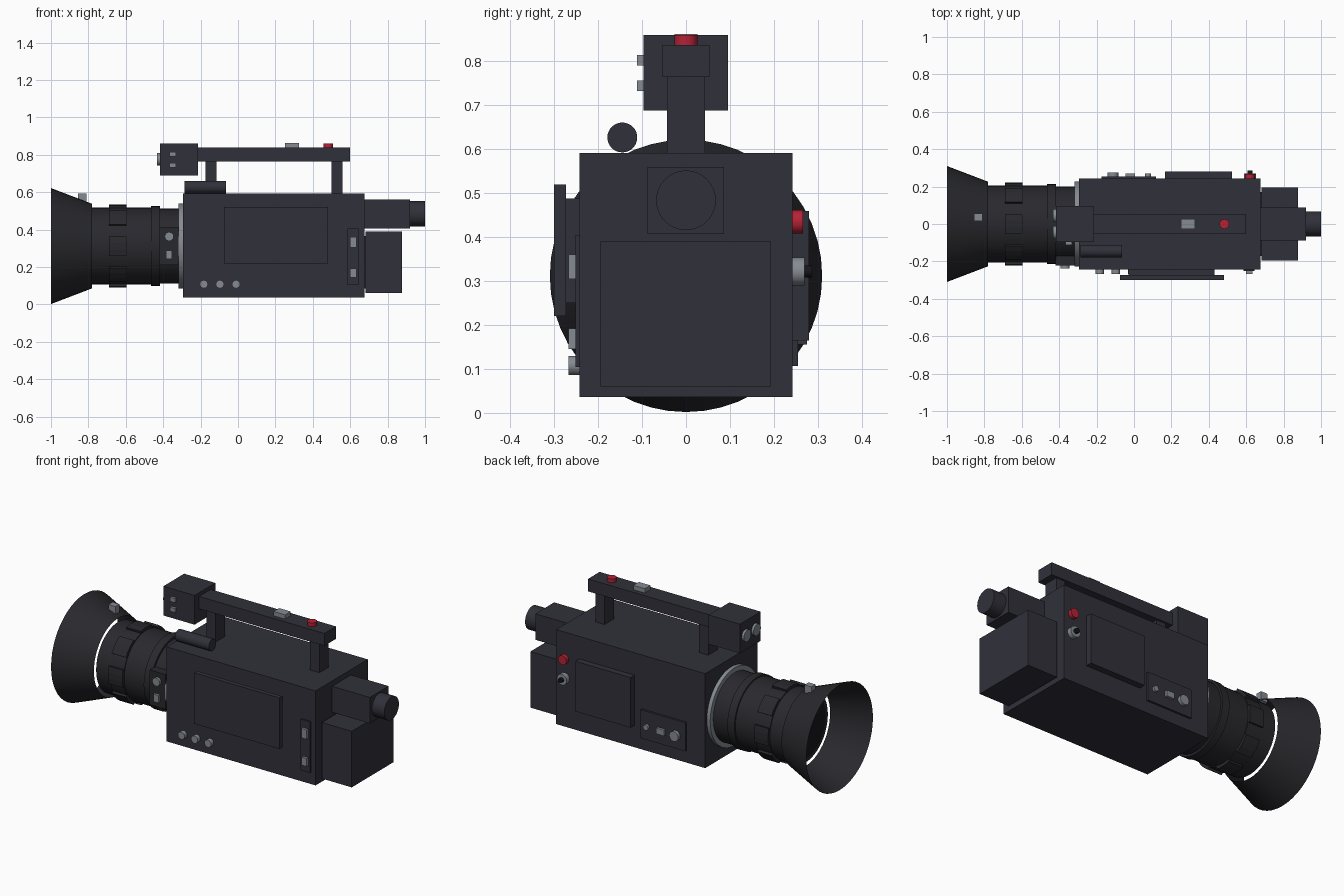
import bpy, bmesh, math
from mathutils import Matrix, Vector

if "Cube" in bpy.data.objects:
    bpy.data.objects.remove(bpy.data.objects["Cube"])


def mat(name, c):
    m = bpy.data.materials.new(name)
    m.diffuse_color = (*c, 1)
    m.use_nodes = True
    m.node_tree.nodes["Principled BSDF"].inputs["Base Color"].default_value = m.diffuse_color
    return m


CHARCOAL = mat("charcoal", (0.030, 0.030, 0.042))
LENS = mat("lens_black", (0.022, 0.022, 0.027))
BLACK = mat("glass_black", (0.008, 0.008, 0.010))
GREY = mat("metal_grey", (0.235, 0.260, 0.290))
RED = mat("signal_red", (0.46, 0.016, 0.036))
AXIS_Z = 0.312  # height of the lens axis


def finish(name, bm, m):
    bmesh.ops.recalc_face_normals(bm, faces=bm.faces)
    me = bpy.data.meshes.new(name)
    bm.to_mesh(me)
    bm.free()
    me.materials.append(m)
    ob = bpy.data.objects.new(name, me)
    bpy.context.collection.objects.link(ob)
    return ob


def smooth(ob):
    bpy.ops.object.select_all(action='DESELECT')
    ob.select_set(True)
    bpy.context.view_layer.objects.active = ob
    bpy.ops.object.shade_smooth_by_angle(angle=math.radians(30))
    return ob


def box(name, x, y, z, m):
    """Box from three (low, high) ranges."""
    bm = bmesh.new()
    size = Matrix.Diagonal((x[1] - x[0], y[1] - y[0], z[1] - z[0], 1))
    mid = Matrix.Translation([(r[0] + r[1]) / 2 for r in (x, y, z)])
    bmesh.ops.create_cube(bm, size=1, matrix=mid @ size)
    return finish(name, bm, m)


def rod(name, a, b, r, m, n=32, r2=None, caps=True):
    """Cylinder or cone from point a to point b."""
    a, b = Vector(a), Vector(b)
    turn = (b - a).to_track_quat('Z', 'Y').to_matrix().to_4x4()
    bm = bmesh.new()
    bmesh.ops.create_cone(bm, cap_ends=caps, segments=n, radius1=r,
                          radius2=r if r2 is None else r2, depth=(b - a).length,
                          matrix=Matrix.Translation((a + b) / 2) @ turn)
    return smooth(finish(name, bm, m))


def barrel(name, x0, x1, r, m, **kw):
    return rod(name, (x0, 0, AXIS_Z), (x1, 0, AXIS_Z), r, m, n=48, **kw)


# Main body, battery and viewfinder
box("body", (-0.295, 0.675), (-0.243, 0.243), (0.036, 0.592), CHARCOAL)
box("battery", (0.682, 0.877), (-0.195, 0.194), (0.06, 0.39), CHARCOAL)
box("battery_mount", (0.67, 0.69), (-0.17, 0.17), (0.085, 0.365), CHARCOAL)
box("viewfinder", (0.67, 0.92), (-0.088, 0.087), (0.407, 0.56), CHARCOAL)
rod("eyepiece", (0.91, 0, 0.484), (1.0, 0, 0.484), 0.068, CHARCOAL)

# Lens: open hood, stepped barrel, grip ring with lugs, mount ring
barrel("lens_hood", -1.0, -0.78, 0.31, LENS, r2=0.226, caps=False)
barrel("lens_barrel", -0.78, -0.45, 0.205, LENS)
barrel("front_glass", -0.784, -0.779, 0.18, BLACK)
barrel("lens_rear", -0.43, -0.30, 0.2, LENS)
barrel("focus_ring", -0.465, -0.418, 0.213, LENS)
barrel("grip_ring", -0.69, -0.597, 0.21, LENS)
barrel("mount_ring", -0.317, -0.29, 0.228, GREY)
for i in range(8):
    bm = bmesh.new()
    ends = []
    for x in (-0.69, -0.597):
        loop = []
        for r, steps in ((0.2, range(4)), (0.223, range(3, -1, -1))):
            for s in steps:
                t = math.radians(i * 45 + (s - 1.5) * 9)
                loop.append(bm.verts.new((x, r * math.sin(t), AXIS_Z + r * math.cos(t))))
        ends.append(loop)
        bm.faces.new(loop)
    for k in range(8):
        j = (k + 1) % 8
        bm.faces.new((ends[0][k], ends[0][j], ends[1][j], ends[1][k]))
    finish("grip_lug", bm, LENS)
box("hood_screw", (-0.855, -0.81), (0.017, 0.055), (0.54, 0.592), GREY)

# Lens control box
box("lens_control", (-0.42, -0.315), (-0.222, -0.12), (0.21, 0.415), LENS)
rod("lens_button", (-0.368, -0.215, 0.363), (-0.368, -0.238, 0.363), 0.024, GREY, n=16)
box("lens_switch", (-0.385, -0.352), (-0.236, -0.215), (0.243, 0.288), GREY)

# Carrying handle with front head
box("handle_bar", (-0.22, 0.60), (-0.054, 0.054), (0.765, 0.838), CHARCOAL)
for x in (-0.175, 0.50):
    box("handle_post", (x, x + 0.06), (-0.043, 0.043), (0.58, 0.775), CHARCOAL)
box("handle_head", (-0.418, -0.215), (-0.097, 0.096), (0.688, 0.86), CHARCOAL)
for y in (-0.045, 0.045):
    rod("head_lamp", (-0.41, y, 0.776), (-0.432, y, 0.776), 0.034, GREY, n=24)
for z in (0.745, 0.803):
    box("head_button", (-0.365, -0.332), (-0.112, -0.09), (z - 0.012, z + 0.012), GREY)
box("zoom_rocker", (0.25, 0.325), (-0.026, 0.026), (0.83, 0.863), GREY)
rod("record_button", (0.483, 0, 0.83), (0.483, 0, 0.86), 0.026, RED)

# Microphone on the roof
rod("microphone", (-0.285, -0.145, 0.627), (-0.065, -0.145, 0.627), 0.034, CHARCOAL)

# Front side: flip screen, knobs, switch strip
box("screen", (-0.075, 0.48), (-0.3, -0.273), (0.22, 0.52), CHARCOAL)
box("screen_mount", (-0.03, 0.43), (-0.275, -0.24), (0.25, 0.488), CHARCOAL)
for x in (-0.183, -0.097, -0.01):
    rod("knob", (x, -0.24, 0.108), (x, -0.267, 0.108), 0.022, GREY, n=16)
box("switch_strip", (0.585, 0.645), (-0.252, -0.24), (0.105, 0.405), CHARCOAL)
for z0, z1 in ((0.305, 0.36), (0.145, 0.192)):
    box("side_switch", (0.6, 0.634), (-0.267, -0.25), (z0, z1), GREY)

# Rear side: cover, control plate, tally button, socket
box("side_cover", (0.165, 0.525), (0.24, 0.28), (0.165, 0.46), CHARCOAL)
box("control_plate", (-0.175, 0.118), (0.24, 0.255), (0.107, 0.275), CHARCOAL)
rod("control_dial", (-0.112, 0.25, 0.185), (-0.112, 0.275, 0.185), 0.029, GREY, n=20)
box("control_switch", (-0.045, 0.005), (0.25, 0.27), (0.168, 0.202), GREY)
rod("control_button", (0.075, 0.25, 0.185), (0.075, 0.27, 0.185), 0.016, GREY, n=16)
rod("tally_button", (0.62, 0.24, 0.435), (0.62, 0.266, 0.435), 0.027, RED, n=20)
rod("socket", (0.62, 0.24, 0.322), (0.62, 0.27, 0.322), 0.032, GREY, n=24)
rod("socket_pin", (0.62, 0.26, 0.322), (0.62, 0.287, 0.322), 0.014, BLACK, n=16)
